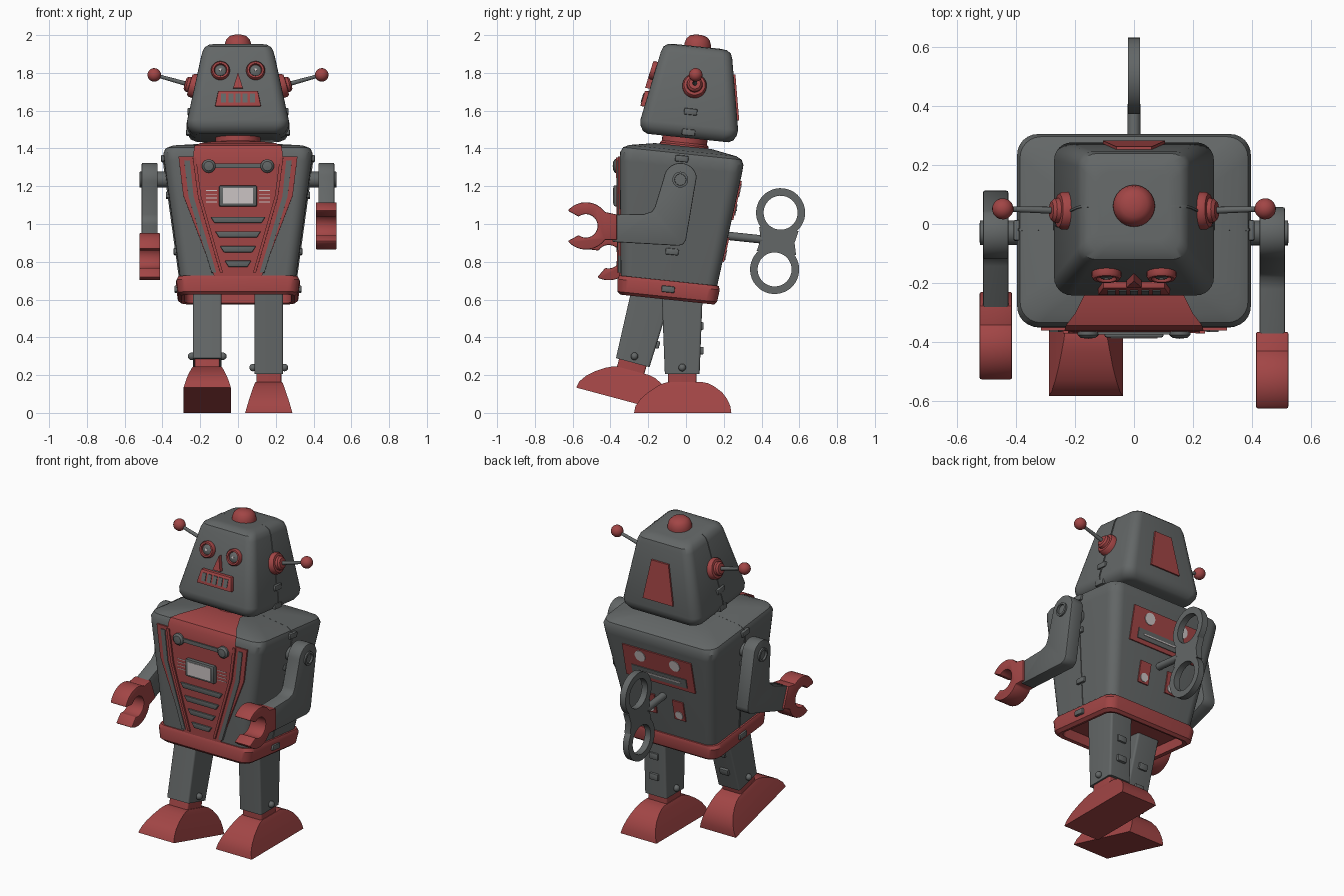
import bpy, bmesh
from math import sin, cos, pi, radians
from mathutils import Matrix, Vector

if "Cube" in bpy.data.objects:
    bpy.data.objects.remove(bpy.data.objects["Cube"])


def material(name, col):
    m = bpy.data.materials.new(name)
    m.use_nodes = True
    m.diffuse_color = (*col, 1)
    m.node_tree.nodes["Principled BSDF"].inputs["Base Color"].default_value = (*col, 1)
    return m


GREY = material("tin grey", (.125, .135, .135))
RED = material("painted red", (.36, .06, .06))
LIGHT = material("pale pane", (.6, .55, .55))


def build(name, verts, faces, mat, M=Matrix(), bevel=0):
    bm = bmesh.new()
    vs = [bm.verts.new(v) for v in verts]
    for f in faces:
        bm.faces.new([vs[i] for i in f])
    bmesh.ops.recalc_face_normals(bm, faces=bm.faces)
    if bevel:
        sharp = [e for e in bm.edges if e.calc_face_angle(0) > .7]
        bmesh.ops.bevel(bm, geom=sharp, offset=bevel, segments=2, profile=.5,
                        affect='EDGES', clamp_overlap=True)
    me = bpy.data.meshes.new(name)
    bm.to_mesh(me)
    bm.free()
    me.materials.append(mat)
    me.shade_smooth()
    me.set_sharp_from_angle(angle=radians(35))
    ob = bpy.data.objects.new(name, me)
    ob.matrix_world = M
    bpy.context.collection.objects.link(ob)
    return ob


def strips(n, rows, closed=False):
    """Quads joining successive loops of n vertices."""
    return [(a * n + i, a * n + (i + 1) % n, (a + 1) % rows * n + (i + 1) % n, (a + 1) % rows * n + i)
            for a in range(rows if closed else rows - 1) for i in range(n)]


def loft(name, levels, mat, M=Matrix()):
    """Stack of rounded rectangles: z, half x, half y, corner radius, centre y."""
    verts = []
    for z, hx, hy, r, cy in levels:
        for k, (sx, sy) in enumerate([(1, 1), (-1, 1), (-1, -1), (1, -1)]):
            for j in range(7) if r else [0]:
                a = (k + j / 6) * pi / 2
                verts.append((sx * (hx - r) + r * cos(a), cy + sy * (hy - r) + r * sin(a), z))
    n = len(verts) // len(levels)
    caps = [range(n), range(len(verts) - n, len(verts))]
    return build(name, verts, strips(n, len(levels)) + caps, mat, M)


def lathe(name, profile, mat, M=Matrix(), n=32, ring=False):
    verts = [(r * cos(2 * pi * i / n), r * sin(2 * pi * i / n), h) for r, h in profile for i in range(n)]
    faces = strips(n, len(profile), ring)
    if not ring:
        faces += [range(n), range(len(verts) - n, len(verts))]
    return build(name, verts, faces, mat, M)


def prism(name, pts, lo, hi, surf, mat, M=Matrix(), bevel=0):
    """Outline mapped by surf(u, v, offset) and given depth."""
    n = len(pts)
    verts = [surf(u, v, o) for o in (lo, hi) for u, v in pts]
    return build(name, verts, strips(n, 2) + [range(n), range(n, 2 * n)], mat, M, bevel)


def axis(p, d):
    return Matrix.Translation(p) @ Vector(d).to_track_quat('Z', 'Y').to_matrix().to_4x4()


def rect(cx, cz, w, h, slant=0):
    return [(cx - w, cz + h), (cx + w, cz + h), (cx + w - slant, cz - h), (cx - w + slant, cz - h)]


def arc(cy, cz, r, a0, a1, n=16):
    return [(cy + r * cos(radians(a0 + (a1 - a0) * i / n)), cz + r * sin(radians(a0 + (a1 - a0) * i / n)))
            for i in range(n + 1)]


def ball(r, n=10):
    return [(max(r * sin(pi * i / n), .0005), -r * cos(pi * i / n)) for i in range(n + 1)]


def side(y, z, x):
    return (x, y, z)


def chest_face(x, z, o):
    return (x, -(.255 + (z - .08) * .113) - o, z)


def rear_face(x, z, o):
    return (x, .255 + (z - .08) * .113 + o, z)


def face(x, z, o):
    return (x, -(.26 - (z - .07) * .189) - o, z)


def nape(x, z, o):
    return (x, .26 - (z - .07) * .189 + o, z)


TILT = Matrix.Rotation(radians(-6), 4, 'X')
B = Matrix.Translation((0, -.10, .605)) @ TILT
H = Matrix.Translation((0, .01, 1.455)) @ TILT

# Torso, hollow base band and neck
torso = [(.08, .305, .255, .06, 0), (.70, .39, .325, .07, 0), (.745, .395, .328, .07, 0),
         (.772, .385, .316, .07, 0), (.788, .355, .285, .07, 0), (.812, .18, .15, .07, 0)]
loft("torso", torso, GREY, B)
loft("base_band", [(.06, .28, .23, .05, 0), (0, .28, .23, .05, 0), (-.005, .3, .25, .06, 0), (.01, .318, .265, .06, 0),
                   (.075, .327, .272, .06, 0), (.095, .317, .265, .06, 0), (.097, .28, .23, .05, 0)], RED, B)
lathe("neck", [(.13, .78), (.13, .82), (.12, .83), (.12, .9)], RED, B @ Matrix.Translation((0, .005, 0)))

# Head
skull = [(0, .225, .215, .05, 0), (.012, .25, .24, .06, 0), (.04, .267, .256, .06, 0), (.07, .27, .26, .06, 0),
         (.44, .19, .19, .05, 0), (.468, .178, .18, .05, 0), (.484, .155, .157, .05, 0), (.488, .12, .12, .05, 0)]
loft("head", skull, GREY, H)
lathe("head_cap", [(.072, .47), (.07, .5), (.062, .525), (.045, .542), (.02, .549), (.001, .55)], RED, H)

# Pressed seams and fold-over tabs
for name, levels, M in (("torso", torso, B), ("head", skull, H)):
    half = [(l[1] + .004, l[0]) for l in levels]
    prism(name + "_seam", half + [(-x, z) for x, z in reversed(half)], -.004, .004,
          lambda x, z, y: (x, y, z), GREY, M)
for s in (-1, 1):
    for z, x, M in ((.25, .329, B), (.55, .37, B), (.745, .395, B), (.05, .325, B), (.14, .255, H), (.03, .262, H)):
        prism("seam_tab", rect(0, z, .035, .017), s * (x - .02), s * (x + .012), side, GREY, M, .006)

# Chest panel with collar running up to the neck
half = [(.125, .09), (.29, .517), (.315, .722)]
prism("chest_panel", half + [(-x, z) for x, z in reversed(half)], -.01, .01, chest_face, RED, B)
path = [(-.338, .68, .235), (-.34, .745, .235), (-.326, .78, .23), (-.288, .797, .2), (-.15, .821, .13), (-.03, .822, .12)]
build("collar", [(s * w, y, z) for y, z, w in path for s in (-1, 1)],
      [(i, i + 1, i + 3, i + 2) for i in range(0, 10, 2)], RED, B)
for s in (-1, 1):
    prism("chest_strip", [(s * x, z) for x, z in [(.255, .7), (.285, .7), (.262, .51), (.14, .11), (.115, .11), (.235, .51)]],
          0, .015, chest_face, GREY, B)
    prism("collar_trim", [(s * x, z) for x, z in [(.222, .715), (.24, .715), (.212, .51), (.095, .11), (.08, .11), (.195, .51)]],
          0, .02, chest_face, RED, B)
    lathe("chest_knob", [(.036, 0), (.036, .025), (.025, .035), (.001, .038)], GREY,
          B @ axis(chest_face(s * .155, .672, 0), (0, -1, -.11)), 20)
    for k in range(4):
        prism("window_mark", rect(s * .14, .482 + k * .02, .03, .002), 0, .012, chest_face, LIGHT, B)
prism("knob_bar", rect(0, .672, .15, .012), 0, .024, chest_face, GREY, B)
prism("window_frame", rect(0, .512, .1, .055), 0, .035, chest_face, GREY, B, .008)
prism("window_pane", rect(0, .512, .08, .04), .03, .038, chest_face, LIGHT, B)
for k in range(4):
    prism("chest_vent", rect(0, .387 - .077 * k, .145 - .025 * k, .016, .02), 0, .022, chest_face, GREY, B, .004)

# Back panels
prism("rear_panel", rect(0, .555, .24, .105), -.01, .008, rear_face, RED, B)
prism("rear_slot", rect(0, .505, .19, .03), 0, .013, rear_face, GREY, B)
prism("rear_slot_mark", rect(0, .505, .15, .004), 0, .016, rear_face, LIGHT, B)
for s in (-1, 1):
    prism("rear_lamp", arc(s * .12, .61, .036, 0, 345, 23), 0, .012, rear_face, LIGHT, B)
    prism("rear_label", rect(s * .1, .29, .038, .065), -.01, .008, rear_face, RED, B)
    prism("rear_label_spot", arc(s * .1, .26, .026, 0, 345, 23), 0, .012, rear_face, LIGHT, B)

# Wind-up key
lathe("key_shaft", [(.022, 0), (.022, .2)], GREY, B @ axis((0, .27, .364), (0, 1, 0)), 16)
for s in (-1, 1):
    lathe("key_loop", [(.13, -.02), (.13, .02), (.09, .02), (.09, -.02)], GREY,
          B @ axis((0, .55, .364 + s * .151), (1, 0, 0)), 40, True)
prism("key_waist", [(.445, .3), (.46, .364), (.445, .428), (.51, .428), (.55, .417), (.59, .428),
                    (.655, .428), (.64, .364), (.655, .3), (.59, .3), (.55, .311), (.51, .3)], -.02, .02, side, GREY, B)

# Face and nape
for s in (-1, 1):
    E = H @ axis(face(s * .093, .335, 0), (0, -1, .19))
    lathe("eye_ring", [(.05, -.01), (.05, .015), (.044, .024), (.034, .024), (.03, .01), (.03, -.01)], RED, E, 28, True)
    lathe("eye", [(.033, 0), (.03, .012), (.018, .02), (.001, .022)], GREY, E, 24)
    lathe("pupil", [(.008, .015), (.007, .024)], LIGHT, E, 12)
prism("nose", [(0, .325), (.026, .24), (-.026, .24)], 0, .025, face, RED, H)
prism("mouth", [(-.105, .225), (.105, .225), (.122, .142), (-.122, .142)], -.01, .022, face, RED, H, .005)
for k in range(-2, 3):
    prism("tooth", rect(k * .038, .185, .013, .024), 0, .026, face, GREY, H)
prism("nape_panel", rect(0, .24, .06, .12, -.045), -.01, .01, nape, RED, H)

# Ears and antennae
for s in (-1, 1):
    E = H @ axis((s * .222, .006, .275), (s, 0, .28))
    lathe("ear", [(.064, -.03), (.064, .022), (.056, .034), (.042, .036), (.04, .05), (.03, .06), (.012, .062)], RED, E)
    lathe("antenna_rod", [(.012, .05), (.009, .22)], GREY, E, 12)
    lathe("antenna_ball", ball(.036), RED, E @ Matrix.Translation((0, 0, .23)), 20)

# Arms: one shape, swung differently about the shoulder
arm = arc(0, 0, .088, 10, 172) + [(-.135, -.145), (-.15, -.168), (-.19, -.182), (-.36, -.185), (-.36, -.33),
                                  (-.01, -.35), (.015, -.342), (.03, -.32)]
hand = arc(-.5, -.245, .125, -140, -36) + [(-.335, -.32), (-.335, -.185)] + arc(-.5, -.245, .125, 36, 140) \
    + arc(-.5, -.245, .062, 128, -128, 24)
for s, swing in ((1, 0), (-1, 21)):
    M = Matrix.Translation((0, -.03, 1.235)) @ Matrix.Rotation(radians(swing), 4, 'X')
    prism("arm", arm, s * .425, s * .51, side, GREY, M, .006)
    prism("hand", hand, s * .412, s * .522, side, RED, M, .006)
    lathe("shoulder_axle", [(.042, .36), (.042, .52), (.03, .522), (.028, .49), (.001, .49)], GREY,
          M @ axis((0, 0, 0), (s, 0, 0)), 24)

# Legs and feet: right leg steps forward with the toe raised
dome = [(0, .125, -.255, .26), (.035, .115, -.248, .255), (.075, .103, -.22, .237), (.11, .091, -.18, .21),
        (.14, .081, -.135, .17), (.157, .074, -.1, .135), (.164, .07, -.07, .1)]
for x, y, z, pitch in ((.163, -.02, 0, 0), (-.163, -.335, .068, -15)):
    M = Matrix.Translation((x, y, z)) @ Matrix.Rotation(radians(pitch), 4, 'X')
    loft("foot", [(h, w, (b - a) / 2, 0, (a + b) / 2) for h, w, a, b in dome], RED, M)
    loft("ankle", [(.15, .066, .075, .01, 0), (.22, .066, .075, .01, 0)], RED, M)
    loft("leg", [(.205, .076, .092, .012, 0), (.67, .076, .11, .012, 0)], GREY, M)
    for s in (-1, 1):
        lathe("ankle_bolt", ball(.02), GREY, M @ Matrix.Translation((s * .083, 0, .24)), 14)
    for h in (.33, .46):
        prism("leg_tab", rect(0, h, .03, .02), .08, .113, lambda u, v, o: (u, o, v), GREY, M, .005)
